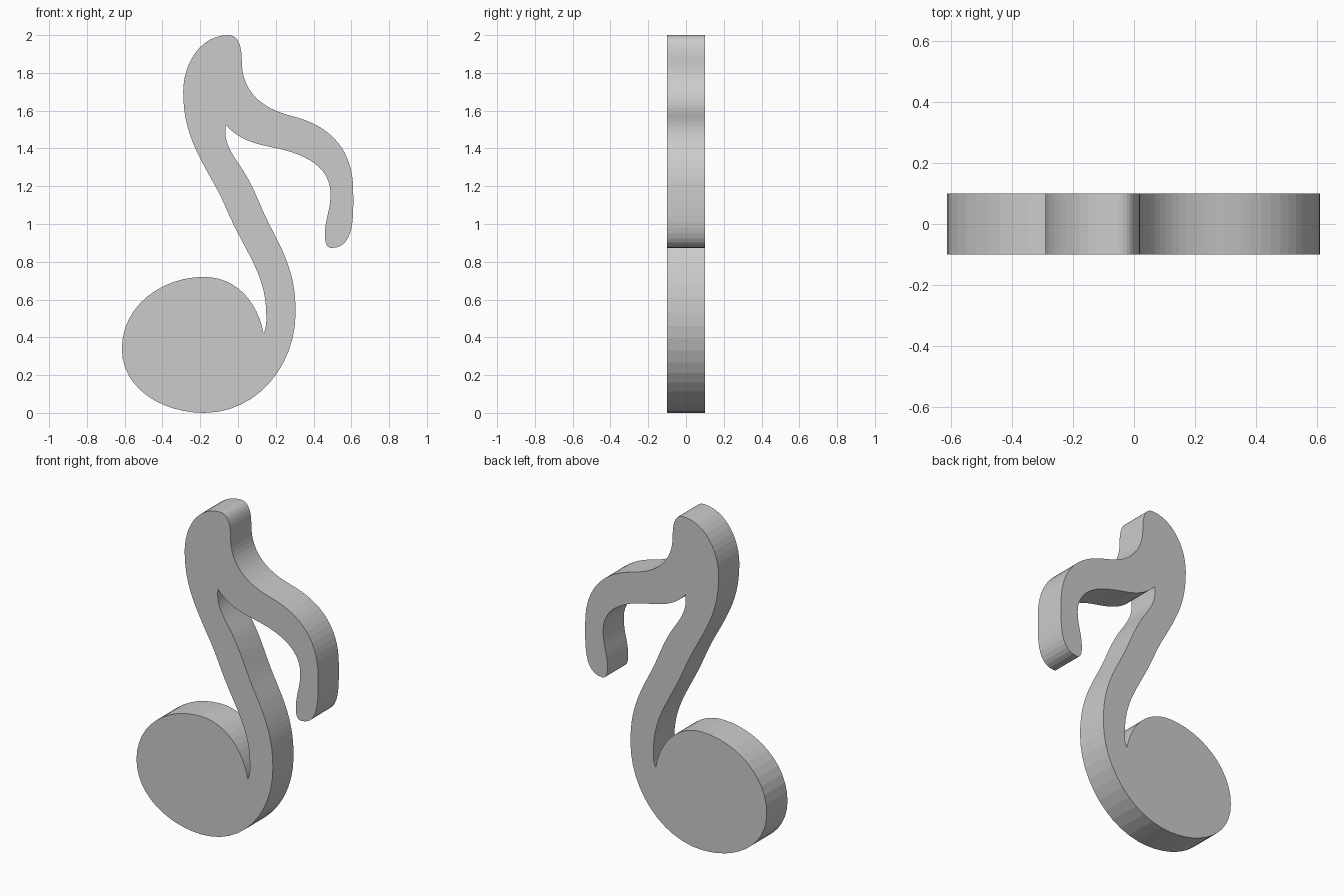
import bpy, bmesh
from math import radians, cos, sin, hypot, pi

if "Cube" in bpy.data.objects:
    bpy.data.objects.remove(bpy.data.objects["Cube"])

# Outline knots, clockwise from the top: x, z, heading in, heading out (degrees)
KNOTS = [
    (-0.05, 2.00, 0, 0), (0.02, 1.86, -90, -90),             # stem top
    (0.20, 1.60, -23, -23), (0.38, 1.54, -23, -23),          # flag, upper edge
    (0.61, 1.18, -90, -90), (0.495, 0.873, 180, 180),        # flag, outer edge and tip
    (0.46, 0.94, 90, 90), (0.49, 1.16, 90, 90),              # flag, inner edge
    (0.21, 1.40, 168, 168), (-0.065, 1.525, 132, -98),       # flag, lower edge and notch
    (0.01, 1.31, -56, -56), (0.18, 0.97, -62, -62),          # stem, right edge
    (0.305, 0.53, -90, -90), (-0.18, 0.0, 180, 180),         # head, bottom
    (-0.615, 0.34, 90, 90), (-0.18, 0.72, 0, 0),             # head, left and top
    (0.135, 0.42, -80, 65), (0.15, 0.51, 90, 90),            # notch beside the head
    (-0.01, 0.97, 117, 117), (-0.12, 1.20, 119, 119),        # stem, left edge
    (-0.29, 1.70, 90, 90),
]

curve = bpy.data.curves.new("music_note", 'CURVE')
curve.dimensions = '2D'
curve.fill_mode = 'BOTH'
curve.extrude = 0.1
curve.resolution_u = 12
spline = curve.splines.new('BEZIER')
spline.use_cyclic_u = True
spline.bezier_points.add(len(KNOTS) - 1)

for i, (x, z, a_in, a_out) in enumerate(KNOTS):
    prev, nxt = KNOTS[i - 1], KNOTS[(i + 1) % len(KNOTS)]
    l_in = 0.39 * hypot(x - prev[0], z - prev[1])
    l_out = 0.39 * hypot(x - nxt[0], z - nxt[1])
    a, b = radians(a_in), radians(a_out)
    p = spline.bezier_points[i]
    p.handle_left_type = p.handle_right_type = 'FREE'
    p.co = (x, z, 0)
    p.handle_left = (x - l_in * cos(a), z - l_in * sin(a), 0)
    p.handle_right = (x + l_out * cos(b), z + l_out * sin(b), 0)

# Stand the extruded outline upright and make it one clean solid
note = bpy.data.objects.new("music_note", curve)
bpy.context.collection.objects.link(note)
note.rotation_euler.x = pi / 2
bpy.context.view_layer.objects.active = note
note.select_set(True)
bpy.ops.object.convert(target='MESH')
bpy.ops.object.transform_apply(rotation=True)
note = bpy.context.object
note.name = "music_note"

bm = bmesh.new()
bm.from_mesh(note.data)
bmesh.ops.remove_doubles(bm, verts=bm.verts, dist=0.0005)
bmesh.ops.recalc_face_normals(bm, faces=bm.faces)
for f in bm.faces:
    f.smooth = False
bm.to_mesh(note.data)
bm.free()
